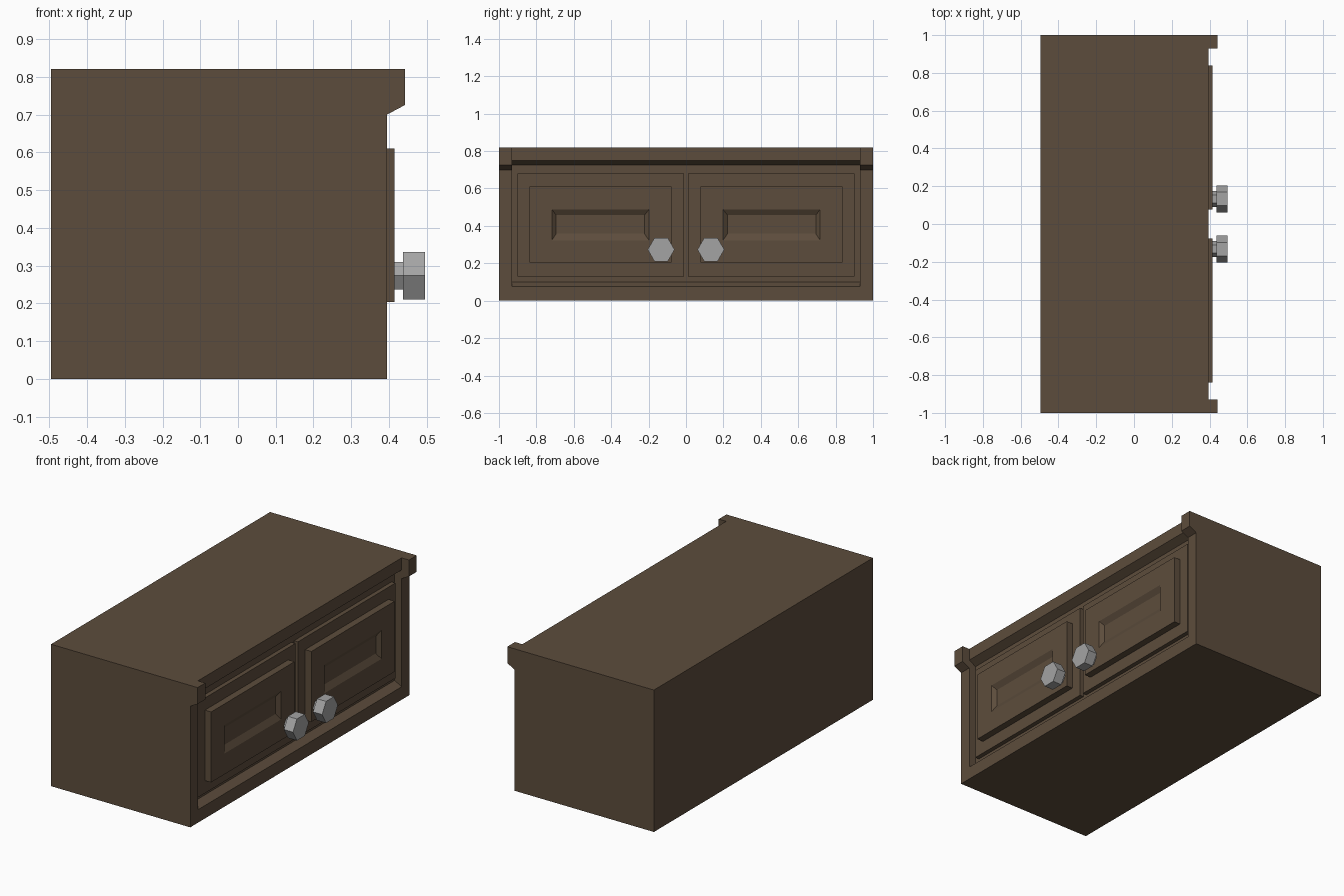
import bpy, bmesh, math

if "Cube" in bpy.data.objects:
    bpy.data.objects.remove(bpy.data.objects["Cube"])


def material(name, rgb):
    m = bpy.data.materials.new(name)
    m.diffuse_color = (*rgb, 1)
    m.use_nodes = True
    m.node_tree.nodes["Principled BSDF"].inputs["Base Color"].default_value = m.diffuse_color
    return m


WOOD = material("dark brown wood", (0.108, 0.073, 0.045))
METAL = material("grey metal", (0.37, 0.37, 0.37))


def loft(name, rings, mat):
    """Closed solid through a list of equal-length point rings, capped at both ends."""
    bm = bmesh.new()
    loops = [[bm.verts.new(p) for p in ring] for ring in rings]
    n = len(loops[0])
    for a, b in zip(loops, loops[1:]):
        for i in range(n):
            j = (i + 1) % n
            bm.faces.new((a[i], a[j], b[j], b[i]))
    bm.faces.new(loops[0][::-1])
    bm.faces.new(loops[-1])
    bmesh.ops.recalc_face_normals(bm, faces=bm.faces)
    mesh = bpy.data.meshes.new(name)
    bm.to_mesh(mesh)
    bm.free()
    mesh.materials.append(mat)
    obj = bpy.data.objects.new(name, mesh)
    bpy.context.collection.objects.link(obj)
    return obj


def extrude_y(name, profile, y0, y1):
    return loft(name, [[(x, y, z) for x, z in profile] for y in (y0, y1)], WOOD)


def rect(x, y0, y1, z0, z1, s):
    return [(x, s * y, z) for y, z in ((y0, z0), (y1, z0), (y1, z1), (y0, z1))]


def hexagon(x, y, z, r):
    return [(x, y + r * math.cos(math.radians(60 * i)),
             z + r * math.sin(math.radians(60 * i))) for i in range(6)]


BACK, FRONT, RECESS = -0.495, 0.395, 0.35

# Carcass between the end panels: sloped rails above and below the recessed front
extrude_y("carcass", [(BACK, 0), (FRONT, 0), (FRONT, 0.075), (RECESS, 0.10),
                      (RECESS, 0.725), (FRONT, 0.75), (FRONT, 0.82), (BACK, 0.82)],
          -0.93, 0.93)

END = [(BACK, 0), (FRONT, 0), (FRONT, 0.70), (0.442, 0.725), (0.442, 0.82), (BACK, 0.82)]

for side, s in (("left", -1), ("right", 1)):
    # End panel with overhanging corbel at the top
    extrude_y(side + "_end_panel", END, s * 0.93, s * 1.0)

    # Door: base slab, raised panel, bevelled sunken field
    loft(side + "_door", [
        rect(RECESS, 0.012, 0.902, 0.13, 0.68, s),
        rect(0.375, 0.012, 0.902, 0.13, 0.68, s),
        rect(0.375, 0.077, 0.838, 0.203, 0.61, s),
        rect(0.415, 0.077, 0.838, 0.203, 0.61, s),
        rect(0.415, 0.198, 0.717, 0.323, 0.488, s),
        rect(0.395, 0.222, 0.694, 0.358, 0.457, s)], WOOD)

    # Hexagonal knob on a short stem
    y, z = s * 0.133, 0.273
    loft(side + "_knob", [
        hexagon(0.41, y, z, 0.042), hexagon(0.437, y, z, 0.042),
        hexagon(0.437, y, z, 0.072), hexagon(0.495, y, z, 0.072)], METAL)
